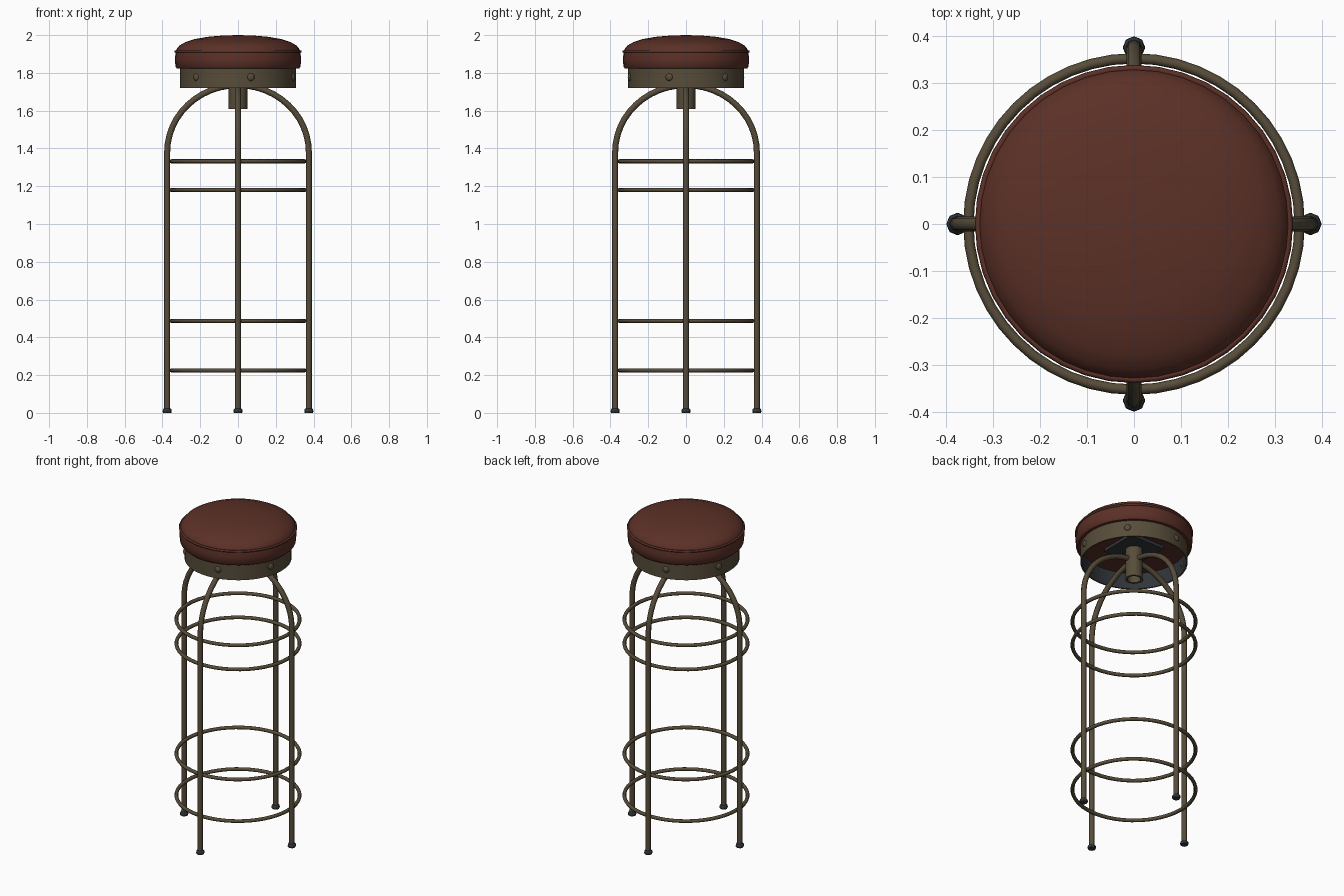
import bpy, bmesh, math
from mathutils import Vector

if "Cube" in bpy.data.objects:
    bpy.data.objects.remove(bpy.data.objects["Cube"])


def material(name, rgb):
    m = bpy.data.materials.new(name)
    m.diffuse_color = (*rgb, 1)
    m.use_nodes = True
    m.node_tree.nodes["Principled BSDF"].inputs["Base Color"].default_value = m.diffuse_color
    return m


LEATHER = material("red brown leather", (0.105, 0.030, 0.020))
METAL = material("aged bronze metal", (0.095, 0.073, 0.042))
DARK = material("dark slate", (0.030, 0.035, 0.040))


def finish(obj, mats, angle=40):
    for m in mats:
        obj.data.materials.append(m)
    bpy.ops.object.select_all(action='DESELECT')
    obj.select_set(True)
    bpy.context.view_layer.objects.active = obj
    bpy.ops.object.shade_smooth_by_angle(angle=math.radians(angle))
    return obj


def from_bmesh(name, bm, mats, angle=40):
    bmesh.ops.recalc_face_normals(bm, faces=bm.faces)
    mesh = bpy.data.meshes.new(name)
    bm.to_mesh(mesh)
    bm.free()
    obj = bpy.data.objects.new(name, mesh)
    bpy.context.collection.objects.link(obj)
    return finish(obj, mats, angle)


def lathe(name, profile, mats, sides=40, closed=False, centre=(0, 0), angle=40):
    """Revolve (radius, z) points around a vertical axis."""
    bm = bmesh.new()
    pts = profile + profile[:1] if closed else profile
    vs = [bm.verts.new((r, 0, z)) for r, z in pts]
    es = [bm.edges.new(p) for p in zip(vs, vs[1:])]
    bmesh.ops.spin(bm, geom=vs + es, cent=(0, 0, 0), axis=(0, 0, 1),
                   angle=2 * math.pi, steps=sides, use_merge=False)
    bmesh.ops.remove_doubles(bm, verts=bm.verts, dist=1e-4)
    bmesh.ops.translate(bm, verts=bm.verts, vec=(*centre, 0))
    return from_bmesh(name, bm, mats, angle)


def tube(name, points, radius, sides=8):
    """Sweep a round section along a path lying in a vertical plane."""
    bm = bmesh.new()
    side = Vector(points[-1]) - Vector(points[0])
    side = side.cross(Vector((0, 0, 1))).normalized()
    pts = [Vector(p) for p in points]
    rings = []
    for i, p in enumerate(pts):
        t = (pts[min(i + 1, len(pts) - 1)] - pts[max(i - 1, 0)]).normalized()
        n = side.cross(t)
        rings.append([bm.verts.new(p + radius * (math.cos(a) * side + math.sin(a) * n))
                      for a in (2 * math.pi * k / sides for k in range(sides))])
    for a, b in zip(rings, rings[1:]):
        for k in range(sides):
            j = (k + 1) % sides
            bm.faces.new((a[k], a[j], b[j], b[k]))
    bm.faces.new(rings[0])
    bm.faces.new(rings[-1])
    return from_bmesh(name, bm, [METAL], 50)


# Padded seat with a domed top, and the piping around its edge
lathe("seat_cushion", [(0, 1.822), (0.322, 1.822), (0.331, 1.832), (0.334, 1.87),
                       (0.331, 1.908), (0.326, 1.925), (0.31, 1.945), (0.28, 1.962),
                       (0.23, 1.979), (0.16, 1.991), (0.08, 1.998), (0, 2.0)], [LEATHER])
lathe("seat_piping", [(0.331 + 0.007 * math.cos(k * math.pi / 3),
                       1.913 + 0.007 * math.sin(k * math.pi / 3)) for k in range(6)],
      [LEATHER], closed=True, angle=70)

# Metal band under the seat, dark on the inside
band = lathe("seat_band", [(0.306, 1.72), (0.306, 1.823), (0.298, 1.823), (0.298, 1.72)],
             [METAL, DARK], closed=True)
for f in band.data.polygons:
    if f.normal.x * f.center.x + f.normal.y * f.center.y < -0.1:
        f.material_index = 1

# Six domed rivets around the band
for i in range(6):
    a = math.radians(-77 + 60 * i)
    bm = bmesh.new()
    bmesh.ops.create_uvsphere(bm, u_segments=12, v_segments=8, radius=0.02)
    d = Vector((math.cos(a), math.sin(a), 0))
    for v in bm.verts:
        v.co -= d * v.co.dot(d) * 0.4
        v.co += d * 0.304 + Vector((0, 0, 1.777))
    from_bmesh(f"rivet_{i + 1}", bm, [METAL], 60)

# Square mounting plate below the cushion
bm = bmesh.new()
bmesh.ops.create_cube(bm, size=1)
for v in bm.verts:
    v.co = (v.co.x * 0.24, v.co.y * 0.24, v.co.z * 0.02 + 1.813)
from_bmesh("mounting_plate", bm, [DARK])

# Central hub tube, hollow at the bottom
lathe("centre_hub", [(0, 1.808), (0.05, 1.808), (0.05, 1.61), (0.038, 1.61),
                     (0.038, 1.70), (0, 1.70)], [METAL], sides=20)

# Two crossing arches form the four legs
arch = [(-0.375, 0.01)]
for k in range(25):
    a = math.pi * (1 - k / 24)
    arch.append((0.375 * math.cos(a), 1.38 + 0.355 * math.sin(a)))
arch.append((0.375, 0.01))
tube("side_legs", [(x, 0, z) for x, z in arch], 0.016)
tube("front_back_legs", [(0, x, z) for x, z in arch], 0.016)

# Dark feet
for name, c in {"left": (-0.375, 0), "right": (0.375, 0),
                "front": (0, -0.375), "back": (0, 0.375)}.items():
    lathe(name + "_foot", [(0, 0), (0.022, 0), (0.024, 0.006), (0.023, 0.018),
                           (0.017, 0.024), (0, 0.024)], [DARK], sides=8, centre=c)

# Four hoops tying the legs together
for i, z in enumerate((0.225, 0.487, 1.18, 1.332)):
    lathe(f"hoop_{i + 1}", [(0.352 + 0.011 * math.cos(k * math.pi / 4),
                             z + 0.011 * math.sin(k * math.pi / 4)) for k in range(8)],
          [METAL], sides=48, closed=True, angle=50)
